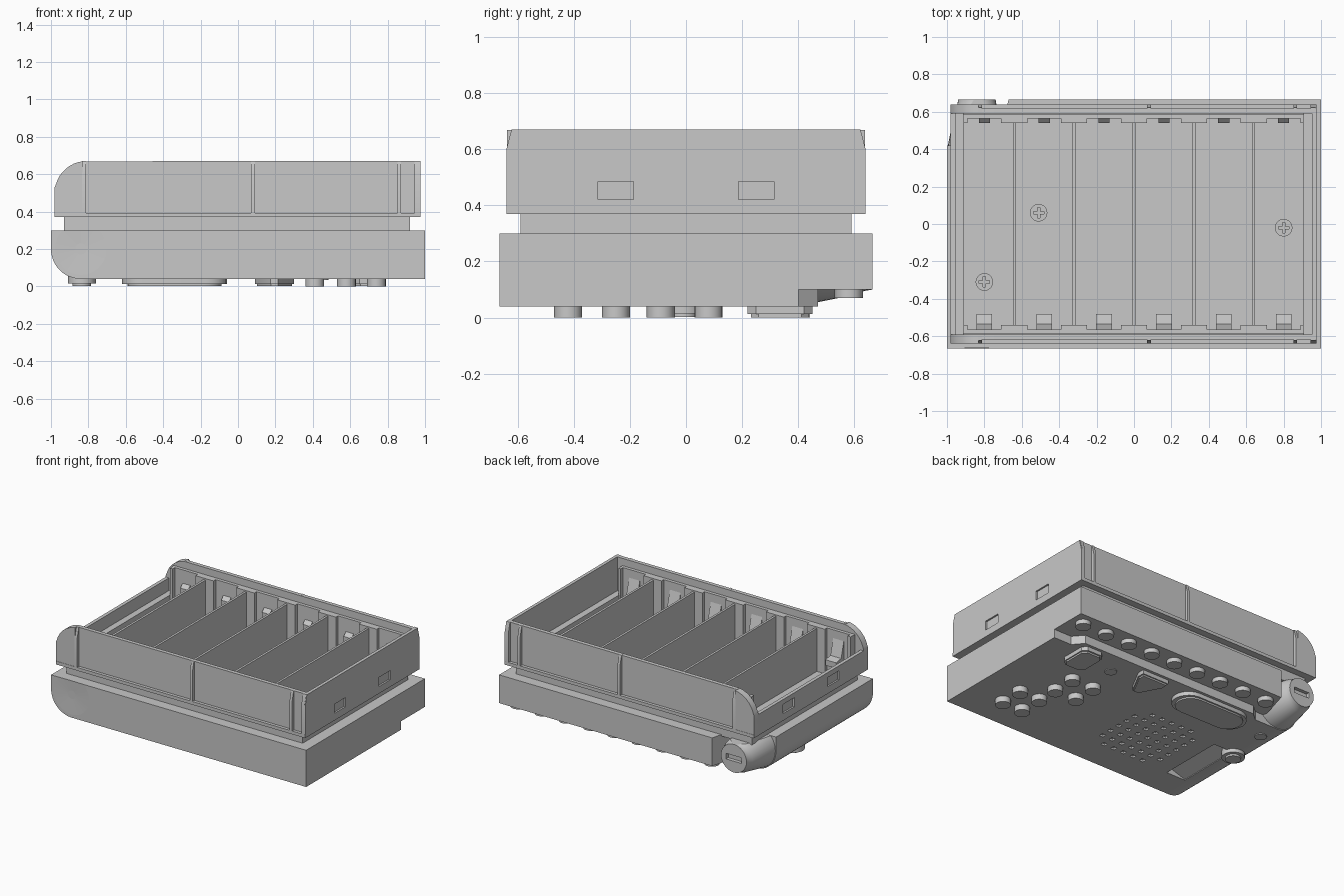
import bpy, bmesh, math
from mathutils import Vector

cube = bpy.data.objects.get("Cube")
if cube:
    bpy.data.objects.remove(cube, do_unlink=True)

grey = bpy.data.materials.new("plain grey")
grey.use_nodes = True
GREY = (0.58, 0.58, 0.58, 1)
grey.diffuse_color = GREY
grey.node_tree.nodes["Principled BSDF"].inputs["Base Color"].default_value = GREY


def finish(name, bm):
    bmesh.ops.recalc_face_normals(bm, faces=bm.faces)
    me = bpy.data.meshes.new(name)
    bm.to_mesh(me)
    bm.free()
    me.materials.append(grey)
    ob = bpy.data.objects.new(name, me)
    bpy.context.scene.collection.objects.link(ob)
    return ob


def add_box(bm, x0, x1, y0, y1, z0, z1):
    vs = bmesh.ops.create_cube(bm, size=1)["verts"]
    for v in vs:
        v.co = Vector((x1 if v.co.x > 0 else x0, y1 if v.co.y > 0 else y0, z1 if v.co.z > 0 else z0))


def boxes(name, items):
    bm = bmesh.new()
    for b in items:
        add_box(bm, *b)
    return finish(name, bm)


def frame(name, outer, inner, z0, z1):
    """Rectangular ring; outer and inner are x0, x1, y0, y1."""
    a, b, c, d = outer
    e, f, g, h = inner
    return boxes(name, [(a, e, c, d, z0, z1), (f, b, c, d, z0, z1), (e, f, c, g, z0, z1), (e, f, h, d, z0, z1)])


def prism(name, pts, axis, lo, hi):
    """Extrude a 2D outline along x, y or z."""
    place = {"x": lambda a, b, t: (t, a, b), "y": lambda a, b, t: (a, t, b), "z": lambda a, b, t: (a, b, t)}[axis]
    bm = bmesh.new()
    face = bm.faces.new([bm.verts.new(place(a, b, lo)) for a, b in pts])
    new = bmesh.ops.extrude_face_region(bm, geom=[face])["geom"]
    move = Vector(place(0, 0, hi - lo))
    bmesh.ops.translate(bm, vec=move, verts=[g for g in new if isinstance(g, bmesh.types.BMVert)])
    return finish(name, bm)


def arc(cx, cy, r, a0, a1, n=10):
    return [(cx + r * math.cos(math.radians(a0 + (a1 - a0) * i / n)),
             cy + r * math.sin(math.radians(a0 + (a1 - a0) * i / n))) for i in range(n + 1)]


def circle(cx, cy, r, n=20):
    return arc(cx, cy, r, 0, 360, n)[:-1]


def cone_y(name, x, z, stations, n=32):
    """Turned part along y from (y, radius) stations."""
    bm = bmesh.new()
    rings = [[bm.verts.new((a, y, b)) for a, b in circle(x, z, r, n)] for y, r in stations]
    for p, q in zip(rings, rings[1:]):
        for i in range(n):
            j = (i + 1) % n
            bm.faces.new((p[i], p[j], q[j], q[i]))
    bm.faces.new(rings[0])
    bm.faces.new(rings[-1])
    return finish(name, bm)


def cut(target, cutter):
    mod = target.modifiers.new("cut", "BOOLEAN")
    mod.object = cutter
    mod.operation = "DIFFERENCE"
    mod.solver = "EXACT"
    cutter.hide_render = True
    cutter.hide_set(True)
    cutter.display_type = "WIRE"


# Lower body with one rounded long edge
body = prism("lower_body", [(1, 0.04), (1, 0.3), (-1, 0.3)] + arc(-0.84, 0.2, 0.16, 180, 270, 12),
             "y", -0.665, 0.665)
cut(body, prism("rear_step_cutter", [(1.2, 0.4), (0.86, 0.4), (0.8, 0.47), (-0.6, 0.47), (-0.66, 0.42),
                                     (-1.2, 0.42), (-1.2, 0.8), (1.2, 0.8)], "z", -0.1, 0.1))
cut(body, prism("corner_cutter", [(-1.2, 0.42), (-0.74, 0.42), (-0.66, 0.7), (-1.2, 0.7)], "z", -0.1, 0.5))
cut(body, prism("slot_cutter", [(-0.81, 0.02), (-0.66, 0.02), (-0.66, 0.08), (-0.7, 0.08), (-0.81, 0.045)],
                "y", -0.46, 0.01))
cut(body, cone_y("front_dish_cutter", -0.84, 0.2, [(-0.668, 0.22), (-0.661, 0.03)]))

# Speaker grille holes
holes = []
for i in range(-3, 4):
    for j in range(-3, 4):
        if i * i + j * j < 14:
            x, y = -0.28 + i * 0.08, -0.2 + j * 0.08
            holes.append((x - 0.015, x + 0.015, y - 0.015, y + 0.015, 0, 0.055))
cut(body, boxes("speaker_hole_cutter", holes))

# Turned corner knob with a slot in its end
knob = cone_y("corner_knob", -0.84, 0.2, [(0.3, 0.155), (0.42, 0.155), (0.62, 0.115), (0.635, 0.105), (0.665, 0.1)])
cut(knob, boxes("knob_slot_cutter", [(-0.9, -0.78, 0.64, 0.7, 0.18, 0.22)]))
cut(knob, boxes("knob_top_cutter", [(-1.2, -0.5, 0.2, 0.8, 0.299, 0.5)]))

# Hollow neck, tray rim and deep floor
WELL = (-0.91, 0.905, -0.572, 0.572)
frame("neck", (-0.93, 0.92, -0.59, 0.59), WELL, 0.29, 0.38)
frame("tray_rim", (-0.98, 0.975, -0.64, 0.64), WELL, 0.37, 0.393)
boxes("tray_floor", [(-0.92, 0.915, -0.58, 0.58, 0.29, 0.305)])

# End walls, one low and one full height, with clip recesses
low_wall = boxes("low_end_wall", [(-0.98, -0.955, -0.6, 0.6, 0.37, 0.52)])
high_wall = prism("high_end_wall", [(-0.638, 0.37), (0.638, 0.37), (0.638, 0.6), (0.62, 0.67), (-0.62, 0.67),
                                    (-0.638, 0.6)], "x", 0.952, 0.975)
for wall, x, label in ((low_wall, -0.98, "right"), (high_wall, 0.975, "left")):
    cut(wall, boxes(label + "_clip_cutter", [(x - 0.012, x + 0.012, y - 0.063, y + 0.063, 0.42, 0.485)
                                             for y in (-0.25, 0.25)]))

# Long walls with a rounded corner, outer ribs and contacts
CORNER = arc(-0.81, 0.5, 0.17, 97, 165, 8)
BAYS = [(k + 0.5) * 0.32 for k in range(-3, 3)]
for s, label in ((-1, "front"), (1, "rear")):
    prism(label + "_wall", [(-0.98, 0.37), (0.975, 0.37), (0.975, 0.67)] + CORNER + [(-0.98, 0.53)],
          "y", s * 0.59, s * 0.618)
    rib = [(s * 0.6, 0.37), (s * 0.64, 0.37), (s * 0.64, 0.6), (s * 0.622, 0.67), (s * 0.6, 0.67)]
    for i, (x0, x1) in enumerate(((-0.835, -0.813), (0.07, 0.09), (0.852, 0.872), (0.945, 0.97))):
        prism(f"{label}_rib_{i + 1}", rib, "x", x0, x1)
    prism(label + "_rounded_cap", [(-0.98, 0.37), (-0.83, 0.37)] + CORNER + [(-0.98, 0.53)],
          "y", s * 0.61, s * 0.638)
    # Inner contact panel with a pillar at each divider
    panel = [(-0.915, 0.91, *sorted((s * 0.565, s * 0.588)), 0.3, 0.62)]
    for k in range(-3, 4):
        x = k * 0.32
        panel.append((max(x - 0.07, -0.912), min(x + 0.07, 0.907), *sorted((s * 0.54, s * 0.58)), 0.3, 0.62))
    boxes(label + "_contact_panel", panel)
    # Spring leaves at the front, small studs at the rear
    if s < 0:
        leaf, half = [(-0.57, 0.58), (-0.535, 0.45), (-0.48, 0.44), (-0.48, 0.4), (-0.57, 0.36)], 0.042
    else:
        leaf, half = [(0.57, 0.53), (0.54, 0.5), (0.54, 0.42), (0.57, 0.39)], 0.03
    for i, x in enumerate(BAYS):
        prism(f"{label}_contact_{i + 1}", leaf, "x", x - half, x + half)

# Dividers between the bays and low inner ledges
boxes("bay_dividers", [(k * 0.32 - 0.008, k * 0.32 + 0.008, -0.57, 0.57, 0.3, 0.61) for k in range(-2, 3)])
boxes("inner_ledges", [(-0.96, -0.91, -0.59, 0.59, 0.38, 0.43), (0.905, 0.96, -0.59, 0.59, 0.38, 0.43)])

# Floor screws with crossed slots
for i, (x, y) in enumerate(((-0.51, 0.06), (0.8, -0.02), (-0.8, -0.31))):
    screw = prism(f"floor_screw_{i + 1}", circle(x, y, 0.047), "z", 0.295, 0.325)
    cut(screw, boxes(f"screw_slot_cutter_{i + 1}a", [(x - 0.028, x + 0.028, y - 0.007, y + 0.007, 0.31, 0.35)]))
    cut(screw, boxes(f"screw_slot_cutter_{i + 1}b", [(x - 0.007, x + 0.007, y - 0.028, y + 0.028, 0.31, 0.35)]))

# Row of round keys on the rear step
for i in range(9):
    prism(f"rear_key_{i + 1}", circle(0.91 - i * 0.19, 0.58, 0.05), "z", 0.07, 0.12)

# Cluster of round keys underneath
keys = [(0.74, -0.42), (0.74, -0.25), (0.41, -0.09), (0.41, 0.08)] + [(0.58, y) for y in (-0.42, -0.25, -0.09, 0.08)]
for i, (x, y) in enumerate(keys):
    prism(f"under_key_{i + 1}", circle(x, y, 0.05), "z", 0, 0.05)

# Two-tier square, triangular and oval keys
square = [(0.62, 0.25), (0.65, 0.22), (0.76, 0.22), (0.79, 0.25), (0.79, 0.42), (0.76, 0.45), (0.65, 0.45), (0.62, 0.42)]
triangle = [(0.09, 0.45), (0.3, 0.45), (0.3, 0.4), (0.215, 0.24), (0.175, 0.24), (0.09, 0.4)]
oval = arc(-0.17, 0.34, 0.11, -90, 90) + arc(-0.51, 0.34, 0.11, 90, 270)
for label, pts in (("square", square), ("triangle", triangle), ("oval", oval)):
    cx = sum(p[0] for p in pts) / len(pts)
    cy = sum(p[1] for p in pts) / len(pts)
    prism(label + "_key_base", pts, "z", 0.012, 0.05)
    prism(label + "_key", [(cx + (a - cx) * 0.9, cy + (b - cy) * 0.9) for a, b in pts], "z", 0.001, 0.03)

# Round dial and flush discs
prism("dial", circle(-0.835, -0.01, 0.075), "z", 0.015, 0.06)
prism("dial_cap", circle(-0.835, -0.01, 0.05), "z", 0.002, 0.03)
for i, (x, y) in enumerate(((0.445, 0.3), (-0.82, 0.28))):
    prism(f"flush_disc_{i + 1}", circle(x, y, 0.04), "z", 0.034, 0.042)

# Crisp shading with smooth round sides
bpy.ops.object.select_all(action="DESELECT")
for ob in bpy.context.scene.objects:
    if ob.type == "MESH" and not ob.hide_render:
        ob.select_set(True)
        bpy.context.view_layer.objects.active = ob
bpy.ops.object.shade_smooth_by_angle(angle=math.radians(30))
